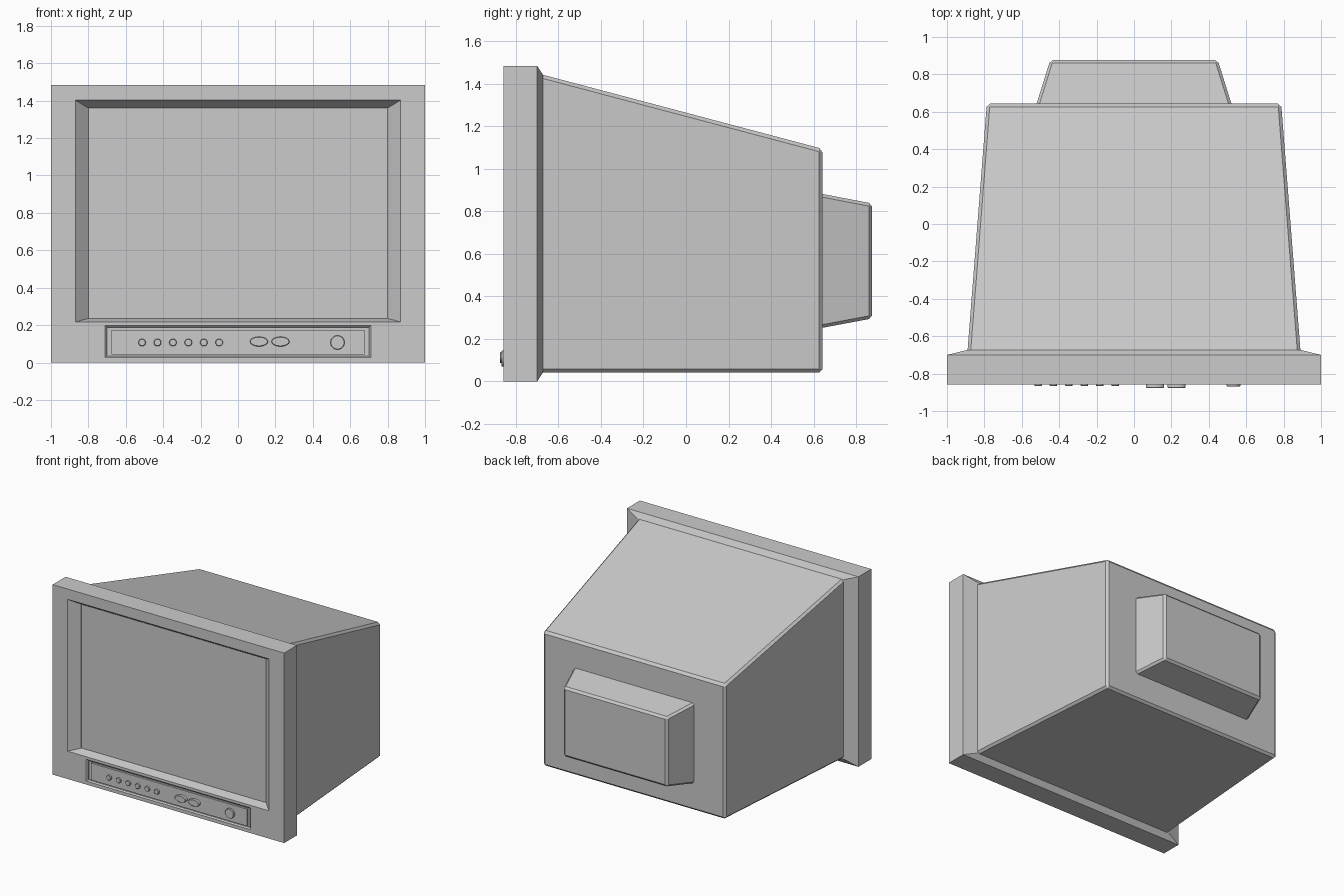
import bpy, bmesh, math
from mathutils import Matrix

if "Cube" in bpy.data.objects:
    bpy.data.objects.remove(bpy.data.objects["Cube"])

FRONT = -0.859


def finish(bm, name):
    bmesh.ops.recalc_face_normals(bm, faces=bm.faces[:])
    me = bpy.data.meshes.new(name)
    bm.to_mesh(me)
    bm.free()
    ob = bpy.data.objects.new(name, me)
    bpy.context.collection.objects.link(ob)
    return ob


def loft(name, rings, bevel=0.0):
    """Rectangular sections (y, half width, z low, z high) joined front to back."""
    bm = bmesh.new()
    loops = [[bm.verts.new(p) for p in ((-w, y, a), (w, y, a), (w, y, b), (-w, y, b))]
             for y, w, a, b in rings]
    for r, s in zip(loops, loops[1:]):
        for i in range(4):
            j = (i + 1) % 4
            bm.faces.new((r[i], r[j], s[j], s[i]))
    bm.faces.new(loops[0])
    bm.faces.new(loops[-1][::-1])
    bmesh.ops.recalc_face_normals(bm, faces=bm.faces[:])
    if bevel:
        first = set(loops[0])
        edges = [e for e in bm.edges if not set(e.verts) <= first]
        bmesh.ops.bevel(bm, geom=edges, offset=bevel, segments=1,
                        profile=0.5, affect='EDGES')
    return finish(bm, name)


def cut(target, cutter):
    cutter.hide_render = True
    mod = target.modifiers.new("cut", 'BOOLEAN')
    mod.operation = 'DIFFERENCE'
    mod.solver = 'EXACT'
    mod.object = cutter
    bpy.context.view_layer.objects.active = target
    bpy.ops.object.modifier_apply(modifier=mod.name)
    bpy.data.objects.remove(cutter)


def button(name, x, z, rx, rz, front, rim=0.003):
    """Round or oval button facing -y with a small chamfered rim."""
    bm = bmesh.new()
    back, n = -0.845, 24
    loops = []
    for y, inset in ((back, 0), (front + rim, 0), (front, rim)):
        loops.append([bm.verts.new((x + (rx - inset) * math.cos(2 * math.pi * i / n), y,
                                    z + (rz - inset) * math.sin(2 * math.pi * i / n)))
                      for i in range(n)])
    for r, s in zip(loops, loops[1:]):
        for i in range(n):
            j = (i + 1) % n
            bm.faces.new((r[i], r[j], s[j], s[i])).smooth = True
    bm.faces.new(loops[0])
    bm.faces.new(loops[-1])
    ob = finish(bm, name)
    bpy.ops.object.select_all(action='DESELECT')
    ob.select_set(True)
    bpy.context.view_layer.objects.active = ob
    bpy.ops.object.shade_smooth_by_angle(angle=math.radians(30))


# Front bezel with sloped back edge
bezel = loft("front_bezel", [(FRONT, 1.0, 0.0, 1.484), (-0.70, 1.0, 0.0, 1.484),
                             (-0.673, 0.89, 0.042, 1.443)])

# Sloped screen opening and shallow control recess
cut(bezel, loft("screen_cutter", [(-0.95, 0.87, 0.217, 1.403), (FRONT, 0.87, 0.217, 1.403),
                                  (-0.795, 0.80, 0.235, 1.36), (-0.78, 0.80, 0.235, 1.36)]))
cut(bezel, loft("panel_cutter", [(-0.95, 0.71, 0.027, 0.197), (FRONT, 0.71, 0.027, 0.197),
                                 (-0.849, 0.70, 0.035, 0.187), (-0.838, 0.70, 0.035, 0.187)]))

# Screen glass and control panel
loft("screen", [(-0.79, 0.803, 0.232, 1.363), (-0.76, 0.803, 0.232, 1.363)])
loft("control_panel", [(-0.853, 0.675, 0.043, 0.175), (-0.83, 0.675, 0.043, 0.175)])

# Buttons and power knob
for i in range(6):
    button(f"small_button_{i + 1}", -0.513 + i * 0.0825, 0.107, 0.02, 0.02, -0.867)
for i, x in enumerate((0.112, 0.227)):
    button(f"oval_button_{i + 1}", x, 0.112, 0.048, 0.026, -0.876)
button("power_button", 0.532, 0.107, 0.038, 0.038, -0.868)

# Tapered rear housing and tube cover
loft("rear_housing", [(-0.69, 0.891, 0.042, 1.447), (0.643, 0.787, 0.042, 1.094)], 0.017)
loft("tube_cover", [(0.62, 0.528, 0.248, 0.886), (0.876, 0.448, 0.296, 0.837)], 0.015)
